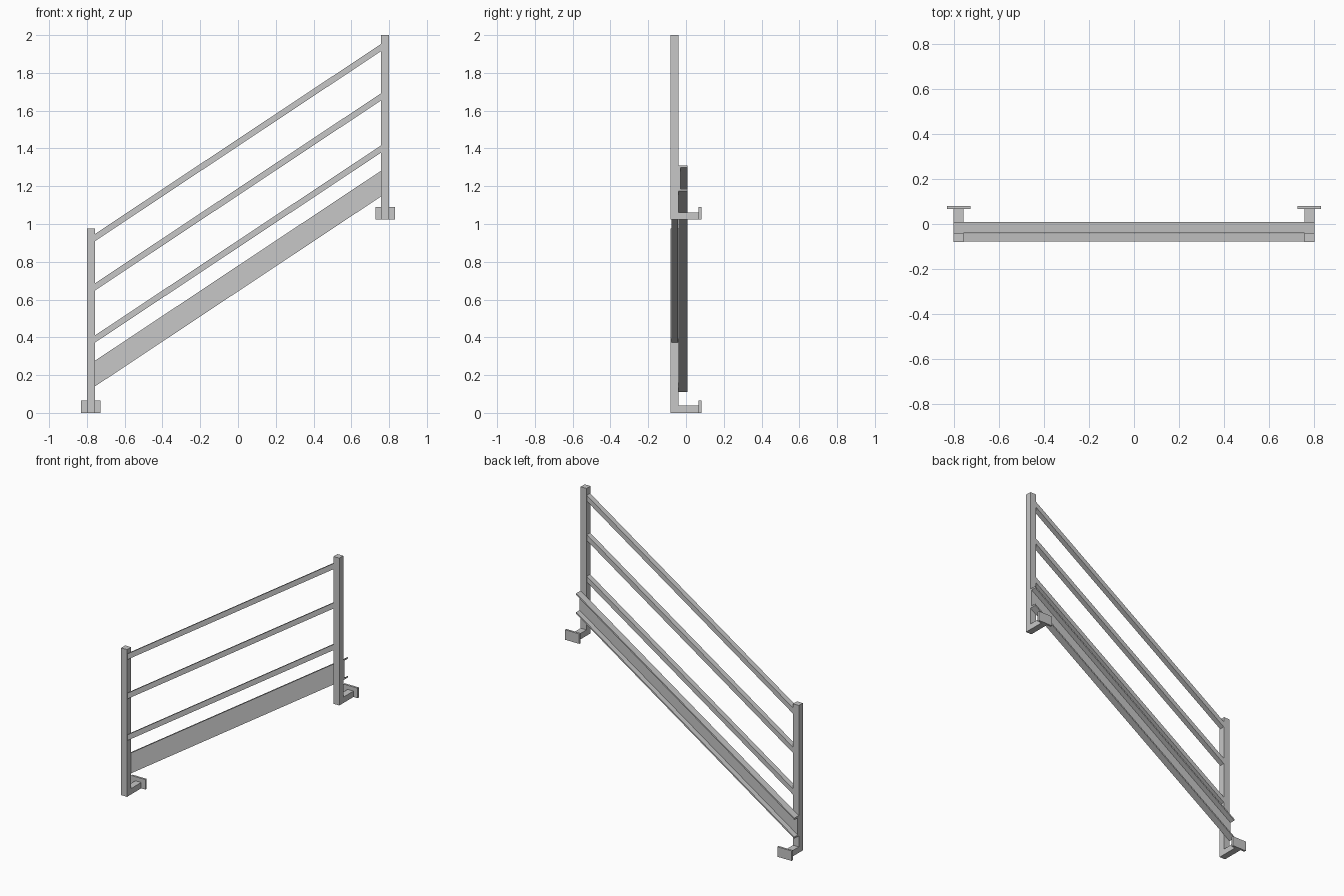
import bpy
import bmesh
from mathutils import Vector

cube = bpy.data.objects.get("Cube")
if cube:
    bpy.data.objects.remove(cube, do_unlink=True)

steel = bpy.data.materials.new("light grey steel")
steel.use_nodes = True
GREY = (0.57, 0.57, 0.57, 1)
steel.diffuse_color = GREY
steel.node_tree.nodes["Principled BSDF"].inputs["Base Color"].default_value = GREY

SLOPE = 0.664      # rise of the stair per unit of x
POST_X = 0.779     # post centre line
POST_W = 0.043
INNER = POST_X - POST_W / 2
OUTER = POST_X + POST_W / 2
POST_H = 0.977


def sweep(name, profile, start, end):
    """Extrude a closed profile of Vectors from start to end."""
    bm = bmesh.new()
    face = bm.faces.new([bm.verts.new(p + start) for p in profile])
    result = bmesh.ops.extrude_face_region(bm, geom=[face])
    moved = [g for g in result["geom"] if isinstance(g, bmesh.types.BMVert)]
    bmesh.ops.translate(bm, verts=moved, vec=end - start)
    bmesh.ops.recalc_face_normals(bm, faces=bm.faces)
    mesh = bpy.data.meshes.new(name)
    bm.to_mesh(mesh)
    bm.free()
    mesh.materials.append(steel)
    obj = bpy.data.objects.new(name, mesh)
    bpy.context.collection.objects.link(obj)


def sloped_bar(name, yz, half_length, mid_z):
    """Bar following the stair slope, with ends cut plumb."""
    offset = Vector((half_length, 0, half_length * SLOPE))
    centre = Vector((0, 0, mid_z))
    sweep(name, [Vector((0, y, z)) for y, z in yz],
          centre - offset, centre + offset)


# Posts with a bent foot arm, and a clamp plate at the end of each arm
for side, x, z in (("lower", -POST_X, 0), ("upper", POST_X, 2 - POST_H)):
    base = Vector((x, 0, z))
    half = Vector((POST_W / 2, 0, 0))
    ell = [(-0.081, 0), (0.067, 0), (0.067, 0.039), (-0.039, 0.039),
           (-0.039, POST_H), (-0.081, POST_H)]
    sweep(side + "_post", [Vector((0, a, b)) for a, b in ell],
          base - half, base + half)
    half = Vector((0.052, 0, 0))
    plate = [(0.067, 0), (0.081, 0), (0.081, 0.066), (0.067, 0.066)]
    sweep(side + "_foot_plate", [Vector((0, a, b)) for a, b in plate],
          base - half, base + half)

# Three square rails between the posts
T = 0.019
rail = [(-0.077, -T), (-0.042, -T), (-0.042, T), (-0.077, T)]
for name, mid_z in (("top", 1.431), ("middle", 1.17), ("bottom", 0.894)):
    sloped_bar(name + "_rail", rail, INNER, mid_z)

# Channel kick board behind the posts, open to the back
H, F, B, W = 0.068, -0.039, 0.008, 0.011
channel = [(F, -H), (B, -H), (B, W - H), (F + W, W - H),
           (F + W, H - W), (B, H - W), (B, H), (F, H)]
sloped_bar("kick_board", channel, OUTER, 0.711)
